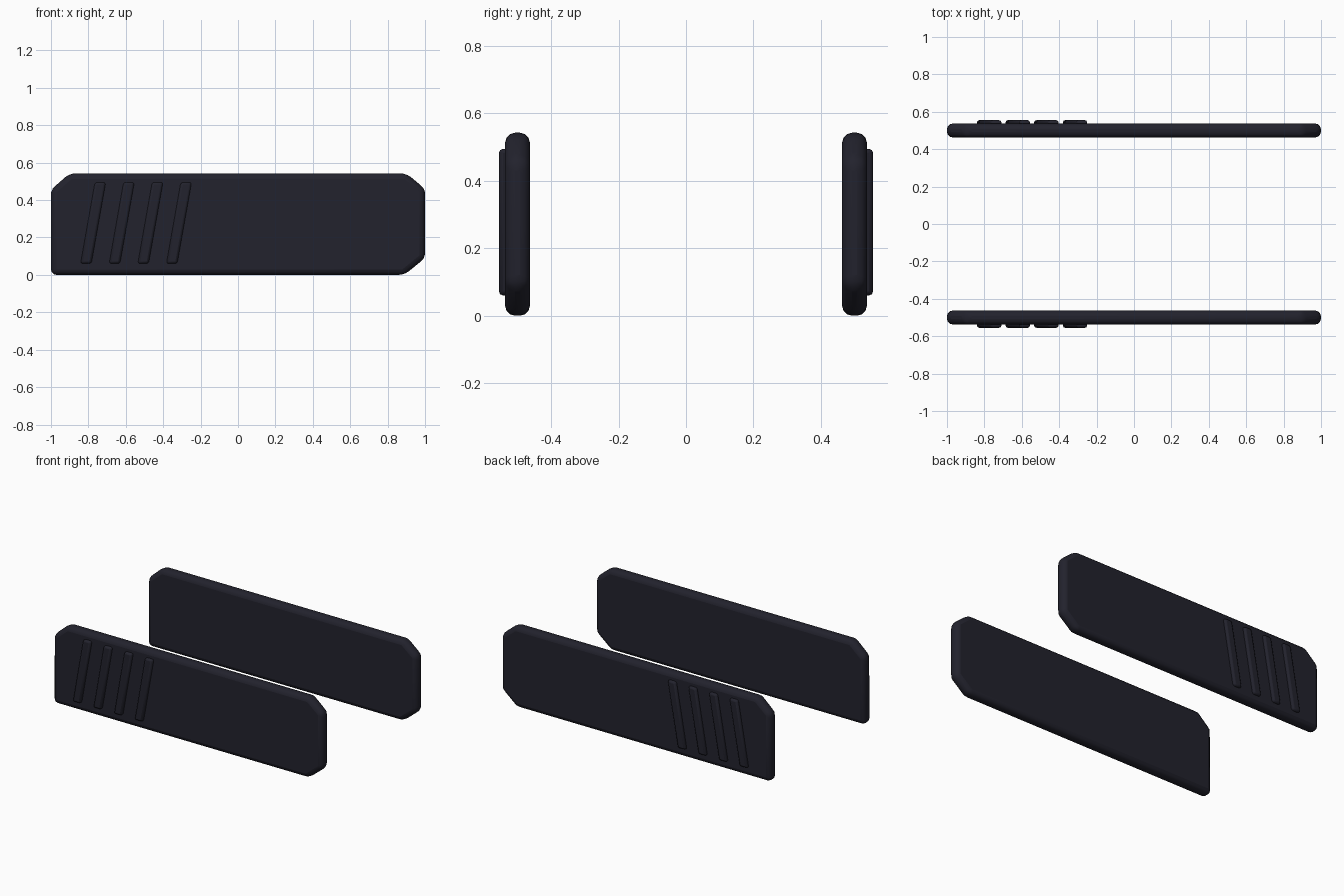
import bpy, bmesh, math

cube = bpy.data.objects.get("Cube")
if cube:
    bpy.data.objects.remove(cube, do_unlink=True)


def make_material(name, colour):
    mat = bpy.data.materials.new(name)
    mat.use_nodes = True
    mat.diffuse_color = colour
    mat.node_tree.nodes["Principled BSDF"].inputs["Base Color"].default_value = colour
    return mat


dark = make_material("dark navy plastic", (0.016, 0.016, 0.026, 1))


def plate(name, outline, y_a, y_b, bevel, segments):
    """Extrude an x-z outline between two y positions and round its edges."""
    bm = bmesh.new()
    face = bm.faces.new([bm.verts.new((x, y_a, z)) for x, z in outline])
    ext = bmesh.ops.extrude_face_region(bm, geom=[face])
    moved = [v for v in ext["geom"] if isinstance(v, bmesh.types.BMVert)]
    bmesh.ops.translate(bm, verts=moved, vec=(0, y_b - y_a, 0))
    bmesh.ops.recalc_face_normals(bm, faces=bm.faces)
    mesh = bpy.data.meshes.new(name)
    bm.to_mesh(mesh)
    bm.free()
    mesh.materials.append(dark)
    obj = bpy.data.objects.new(name, mesh)
    bpy.context.collection.objects.link(obj)
    mod = obj.modifiers.new("rounded edges", "BEVEL")
    mod.width = bevel
    mod.segments = segments
    mod.limit_method = "ANGLE"
    mod.angle_limit = math.radians(20)
    bpy.ops.object.select_all(action="DESELECT")
    obj.select_set(True)
    bpy.context.view_layer.objects.active = obj
    bpy.ops.object.shade_smooth_by_angle(angle=math.radians(40))
    return obj


# Panel silhouette: three clipped corners and one square lower corner
panel_outline = [(-1, 0), (0.89, 0), (1, 0.09), (1, 0.46),
                 (0.9, 0.543), (-0.9, 0.543), (-1, 0.455)]

for side, label in ((-1, "front"), (1, "back")):
    plate(label + "_panel", panel_outline, side * 0.463, side * 0.537, 0.03, 3)
    # Slanted raised ribs on the outer face
    for i in range(4):
        x = -0.842 + i * 0.153
        rib = [(x, 0.06), (x + 0.058, 0.06), (x + 0.135, 0.495), (x + 0.077, 0.495)]
        plate(f"{label}_rib_{i + 1}", rib, side * 0.515, side * 0.555, 0.012, 2)
